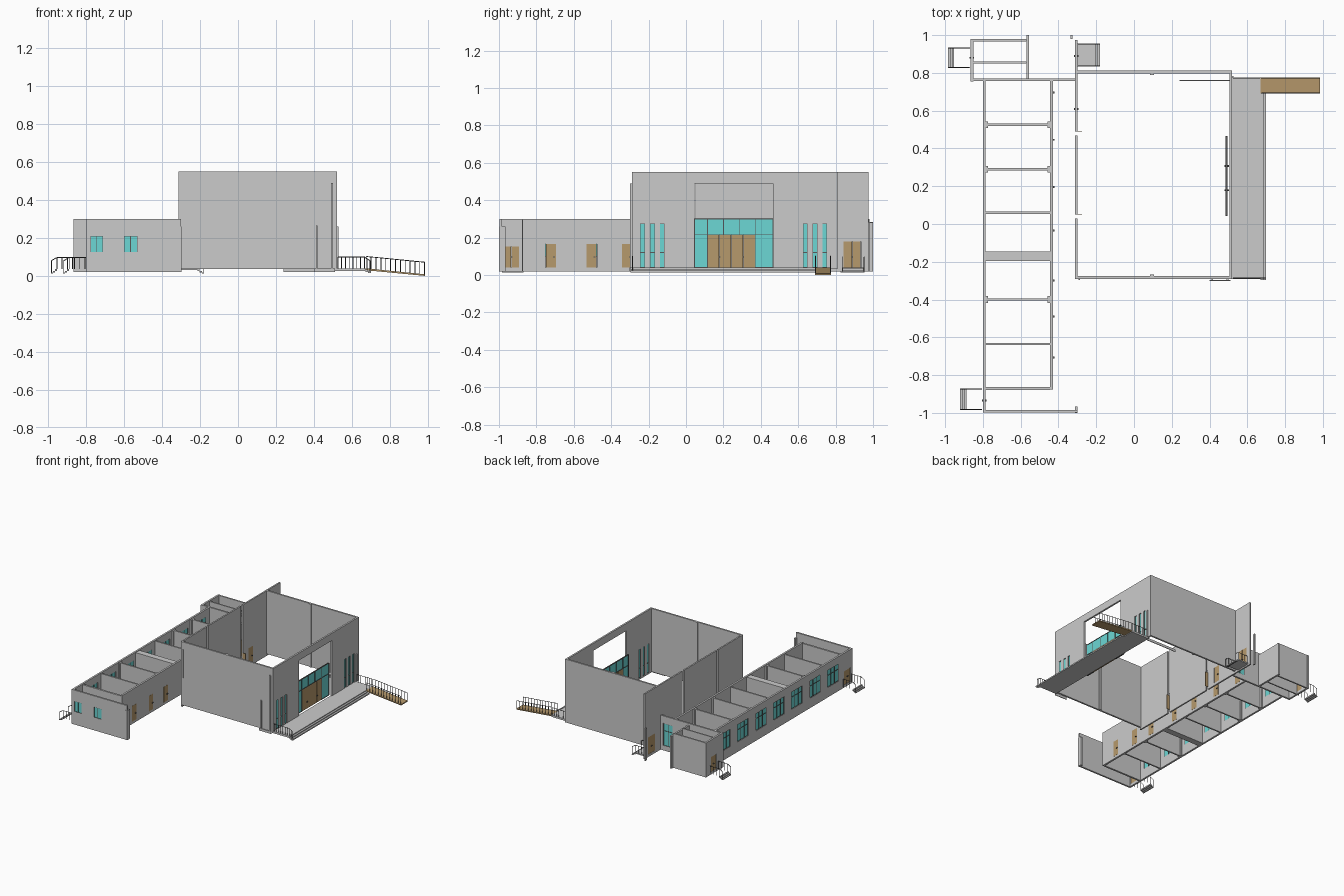
import bpy, bmesh
from mathutils import Vector

if "Cube" in bpy.data.objects:
    bpy.data.objects.remove(bpy.data.objects["Cube"])


def material(name, rgb):
    m = bpy.data.materials.new(name)
    m.diffuse_color = (*rgb, 1)
    m.use_nodes = True
    m.node_tree.nodes["Principled BSDF"].inputs["Base Color"].default_value = m.diffuse_color
    return m


GLASS = material("glass", (0.15, 0.68, 0.66))
WOOD = material("wood", (0.47, 0.32, 0.15))
DARK = material("dark_metal", (0.1, 0.1, 0.1))


def finish(name, bm, mat=None):
    bmesh.ops.recalc_face_normals(bm, faces=bm.faces)
    me = bpy.data.meshes.new(name)
    bm.to_mesh(me)
    bm.free()
    ob = bpy.data.objects.new(name, me)
    bpy.context.collection.objects.link(ob)
    if mat:
        me.materials.append(mat)
    return ob


def boxes(name, items, mat=None):
    """Several boxes (x0, x1, y0, y1, z0, z1) joined in one object."""
    bm = bmesh.new()
    for x0, x1, y0, y1, z0, z1 in items:
        c = bmesh.ops.create_cube(bm, size=1)["verts"]
        bmesh.ops.scale(bm, verts=c, vec=(x1 - x0, y1 - y0, z1 - z0))
        bmesh.ops.translate(bm, verts=c, vec=((x0 + x1) / 2, (y0 + y1) / 2, (z0 + z1) / 2))
    return finish(name, bm, mat)


def oriented(axis, u0, u1, p0, p1, z0, z1):
    return (u0, u1, p0, p1, z0, z1) if axis == "x" else (p0, p1, u0, u1, z0, z1)


def wall(name, axis, p, t, u0, u1, z0, z1, holes=()):
    """Wall running along an axis, p..p+t thick, with rectangular holes (u0, u1, z0, z1)."""
    us = sorted({u0, u1, *[h[i] for h in holes for i in (0, 1)]})
    zs = sorted({z0, z1, *[h[i] for h in holes for i in (2, 3)]})
    bm = bmesh.new()
    for a, b in zip(us, us[1:]):
        for c, d in zip(zs, zs[1:]):
            mu, mz = (a + b) / 2, (c + d) / 2
            if any(h[0] < mu < h[1] and h[2] < mz < h[3] for h in holes):
                continue
            pts = [(a, c), (b, c), (b, d), (a, d)]
            bm.faces.new([bm.verts.new((u, p, z) if axis == "x" else (p, u, z)) for u, z in pts])
    bmesh.ops.remove_doubles(bm, verts=bm.verts, dist=1e-5)
    r = bmesh.ops.extrude_face_region(bm, geom=bm.faces[:], use_keep_orig=True)
    moved = [v for v in r["geom"] if isinstance(v, bmesh.types.BMVert)]
    bmesh.ops.translate(bm, verts=moved, vec=(0, t, 0) if axis == "x" else (t, 0, 0))
    bmesh.ops.recalc_face_normals(bm, faces=bm.faces)
    bmesh.ops.dissolve_limit(bm, angle_limit=0.01, verts=bm.verts, edges=bm.edges)
    return finish(name, bm)


def window(name, axis, p, hole, nu, bars=()):
    """Glass pane with nu columns and horizontal bars at the given heights."""
    u0, u1, z0, z1 = hole
    boxes(name + "_glass", [oriented(axis, u0, u1, p - 0.002, p + 0.002, z0, z1)], GLASS)
    w = 0.002
    fr = [oriented(axis, u - w, u + w, p - 0.005, p + 0.005, z0, z1)
          for u in [u0 + (u1 - u0) * i / nu for i in range(nu + 1)]]
    fr += [oriented(axis, u0, u1, p - 0.005, p + 0.005, z - w, z + w) for z in (z0, *bars, z1)]
    boxes(name + "_frame", fr, DARK)


def door(name, axis, p, hole, leaves=1):
    u0, u1, z0, z1 = hole
    w = (u1 - u0) / leaves
    boxes(name, [oriented(axis, u0 + i * w + 0.001, u0 + (i + 1) * w - 0.001, p - 0.005, p + 0.005, z0, z1)
                 for i in range(leaves)], WOOD)
    h = (u0 + u1) / 2 if leaves > 1 else u1 - 0.012
    boxes(name + "_handle", [oriented(axis, h - 0.005, h + 0.005, p - 0.012, p + 0.012, 0.093, 0.099)], DARK)


def railing(name, p, q, h, n):
    """Handrail from foot point p to q with n + 1 posts."""
    p, q, up = Vector(p), Vector(q), Vector((0, 0, h))
    cu = bpy.data.curves.new(name, "CURVE")
    cu.dimensions, cu.bevel_depth, cu.bevel_resolution = "3D", 0.0022, 0
    cu.use_fill_caps = True
    cu.materials.append(DARK)
    lines = [(p + up, q + up)] + [(p.lerp(q, i / n), p.lerp(q, i / n) + up) for i in range(n + 1)]
    for a, b in lines:
        s = cu.splines.new("POLY")
        s.points.add(1)
        s.points[0].co, s.points[1].co = (*a, 1), (*b, 1)
    bpy.context.collection.objects.link(bpy.data.objects.new(name, cu))


# Classroom wing: outer wall with windows, corridor wall with doors
rooms = [0.64, 0.41, 0.175, -0.055, -0.285, -0.52, -0.75]
wins = [(y - 0.07, y + 0.07, 0.1, 0.24) for y in rooms]
end_door = (-0.975, -0.892, 0.04, 0.152)
wall("wing_outer_wall", "y", -0.80, 0.015, -0.995, 0.765, 0.02, 0.30, wins + [end_door])
for i, h in enumerate(wins):
    window(f"wing_window_{i}", "y", -0.792, h, 3, (0.195,))
door("corridor_end_door", "y", -0.792, end_door, 2)
doors = [(y - 0.028, y + 0.028, 0.04, 0.166) for y in (0.68, 0.43, 0.18, -0.05, -0.315, -0.505, -0.722)]
wall("corridor_wall", "y", -0.445, 0.015, -0.875, 0.765, 0.02, 0.30, doors)
for i, h in enumerate(doors):
    door(f"classroom_door_{i}", "y", -0.434, h)
for i, (y, t) in enumerate([(0.525, .012), (0.29, .012), (0.06, .012), (-0.17, .05),
                            (-0.40, .012), (-0.635, .012), (-0.87, .015)]):
    wall(f"cross_wall_{i}", "x", y - t / 2, t, -0.785, -0.445, 0.02, 0.295)
boxes("cross_wall_piers", [(x, x + 0.012, y - 0.018, y + 0.018, 0.02, 0.295)
                           for y in (0.525, 0.29, -0.40) for x in (-0.785, -0.457)])

# South end wall with two small windows
small = [(-0.775, -0.71, 0.125, 0.21), (-0.60, -0.53, 0.125, 0.21)]
wall("south_wall", "x", -0.998, 0.014, -0.80, -0.30, 0.02, 0.30, small)
for i, h in enumerate(small):
    window(f"south_window_{i}", "x", -0.992, h, 2)
boxes("wall_end_piers", [(-0.312, -0.298, -1.0, -0.965, 0.02, 0.26),
                         (-0.335, -0.325, 0.98, 1.0, 0.02, 0.28)])

# North block
nd = (0.845, 0.915, 0.04, 0.16)
wall("block_west_wall", "y", -0.865, 0.015, 0.755, 0.98, 0.02, 0.30, [nd])
door("block_door", "y", -0.858, nd, 2)
wall("block_north_wall", "x", 0.967, 0.012, -0.85, -0.57, 0.02, 0.30)
wall("block_partition", "x", 0.85, 0.01, -0.85, -0.57, 0.02, 0.295)
wall("block_east_wall", "y", -0.57, 0.014, 0.765, 1.0, 0.02, 0.285)
nw = (-0.42, -0.335, 0.06, 0.24)
wall("block_south_wall", "x", 0.757, 0.014, -0.85, -0.312, 0.02, 0.30, [nw])
window("corridor_north_window", "x", 0.765, nw, 2, (0.18,))

# Tall hall: plain side walls
wall("hall_front_wall", "x", -0.29, 0.014, -0.305, 0.52, 0.035, 0.55)
wall("hall_back_wall", "x", 0.798, 0.014, -0.305, 0.52, 0.035, 0.55)
boxes("hall_piers", [(0.085, 0.105, -0.276, -0.268, 0.035, 0.55), (0.085, 0.105, 0.79, 0.798, 0.035, 0.55)])
# Hall west wall in three lengths with doors
hd = (0.565, 0.62, 0.04, 0.17)
xd = (0.842, 0.935, 0.04, 0.18)
wall("hall_west_wall_a", "y", -0.312, 0.012, -0.29, 0.03, 0.02, 0.55)
wall("hall_west_wall_b", "y", -0.312, 0.012, 0.05, 0.468, 0.02, 0.55)
wall("hall_west_wall_c", "y", -0.312, 0.012, 0.49, 0.975, 0.02, 0.55, [hd, xd])
door("hall_side_door", "y", -0.305, hd)
door("hall_exit_door", "y", -0.305, xd, 2)
boxes("hall_open_leaves", [(-0.30, -0.275, y, y + 0.004, 0.04, 0.16) for y in (0.049, 0.489)], WOOD)

# Hall entrance wall: slot windows and the tall opening
slots = [(y, y + 0.025, 0.04, 0.275) for y in (-0.245, -0.192, -0.14, 0.625, 0.677, 0.729)]
gate = (0.045, 0.465, 0.035, 0.49)
wall("hall_entrance_wall", "y", 0.506, 0.014, -0.29, 0.81, 0.035, 0.55, slots + [gate])
for i, h in enumerate(slots):
    window(f"slot_window_{i}", "y", 0.512, h, 1, (0.12,))
# Entrance glazing set behind the opening
window("entrance_left", "y", 0.49, (0.045, 0.115, 0.04, 0.30), 1, (0.215,))
window("entrance_right", "y", 0.49, (0.37, 0.465, 0.04, 0.30), 1, (0.215,))
window("entrance_top", "y", 0.49, (0.115, 0.37, 0.215, 0.30), 3)
for i in range(2):
    u = 0.115 + i * 0.1275
    door(f"entrance_door_{i}", "y", 0.49, (u, u + 0.1275, 0.04, 0.213), 2)

# Downpipes and thin plinth strips
boxes("downpipes", [(0.49, 0.50, -0.299, -0.29, 0.04, 0.49), (-0.295, -0.287, -0.297, -0.29, 0.26, 0.49),
                    (0.41, 0.418, -0.299, -0.29, 0.04, 0.265), (0.52, 0.528, 0.775, 0.783, 0.04, 0.26)])
boxes("plinth_strips", [(0.40, 0.51, -0.302, -0.297, 0.02, 0.04), (0.24, 0.51, 0.757, 0.762, 0.02, 0.04)])

# Entrance porch with long steps, ramp and railings
boxes("porch", [(0.51, 0.67, -0.29, 0.775, 0.025, 0.04)])
boxes("porch_steps", [(0.67, 0.685, -0.297, 0.69, 0.02, 0.033), (0.685, 0.70, -0.297, 0.69, 0.015, 0.025)])
bm = bmesh.new()
prof = [(0.67, 0.04), (0.985, 0.008), (0.985, 0), (0.67, 0.03)]
f = bm.faces.new([bm.verts.new((x, 0.69, z)) for x, z in prof])
r = bmesh.ops.extrude_face_region(bm, geom=[f], use_keep_orig=True)
bmesh.ops.translate(bm, vec=(0, 0.085, 0), verts=[v for v in r["geom"] if isinstance(v, bmesh.types.BMVert)])
finish("ramp", bm, WOOD)
for i, y in enumerate((0.693, 0.772)):
    railing(f"ramp_rail_{i}", (0.675, y, 0.038), (0.982, y, 0.008), 0.064, 12)
railing("porch_rail_front", (0.525, -0.286, 0.04), (0.665, -0.286, 0.04), 0.06, 7)
railing("porch_rail_back", (0.525, 0.772, 0.04), (0.665, 0.772, 0.04), 0.06, 7)
railing("porch_step_rail", (0.665, -0.286, 0.04), (0.695, -0.286, 0.02), 0.06, 2)

# Three exit stairs: (name, wall x, direction, y0, y1)
for name, x, d, y0, y1 in [("block_stair", -0.865, -1, 0.825, 0.935), ("corridor_stair", -0.80, -1, -0.985, -0.87),
                           ("hall_stair", -0.30, 1, 0.835, 0.955)]:
    steps = []
    for k in range(3):
        a, b = sorted((x + d * (0.088 + 0.0107 * k), x + d * (0.088 + 0.0107 * (k + 1))))
        steps.append((a, b, y0, y1, 0.025 - 0.006 * k, 0.035 - 0.008 * k))
    if d > 0:
        steps.append((x, x + 0.088, y0, y1, 0.03, 0.04))
    boxes(name, steps)
    for j, y in enumerate((y0 + 0.003, y1 - 0.003)):
        railing(f"{name}_rail_{j}", (x + d * 0.005, y, 0.035), (x + d * 0.088, y, 0.035), 0.062, 3)
        railing(f"{name}_slope_rail_{j}", (x + d * 0.088, y, 0.035), (x + d * 0.117, y, 0.018), 0.062, 1)
